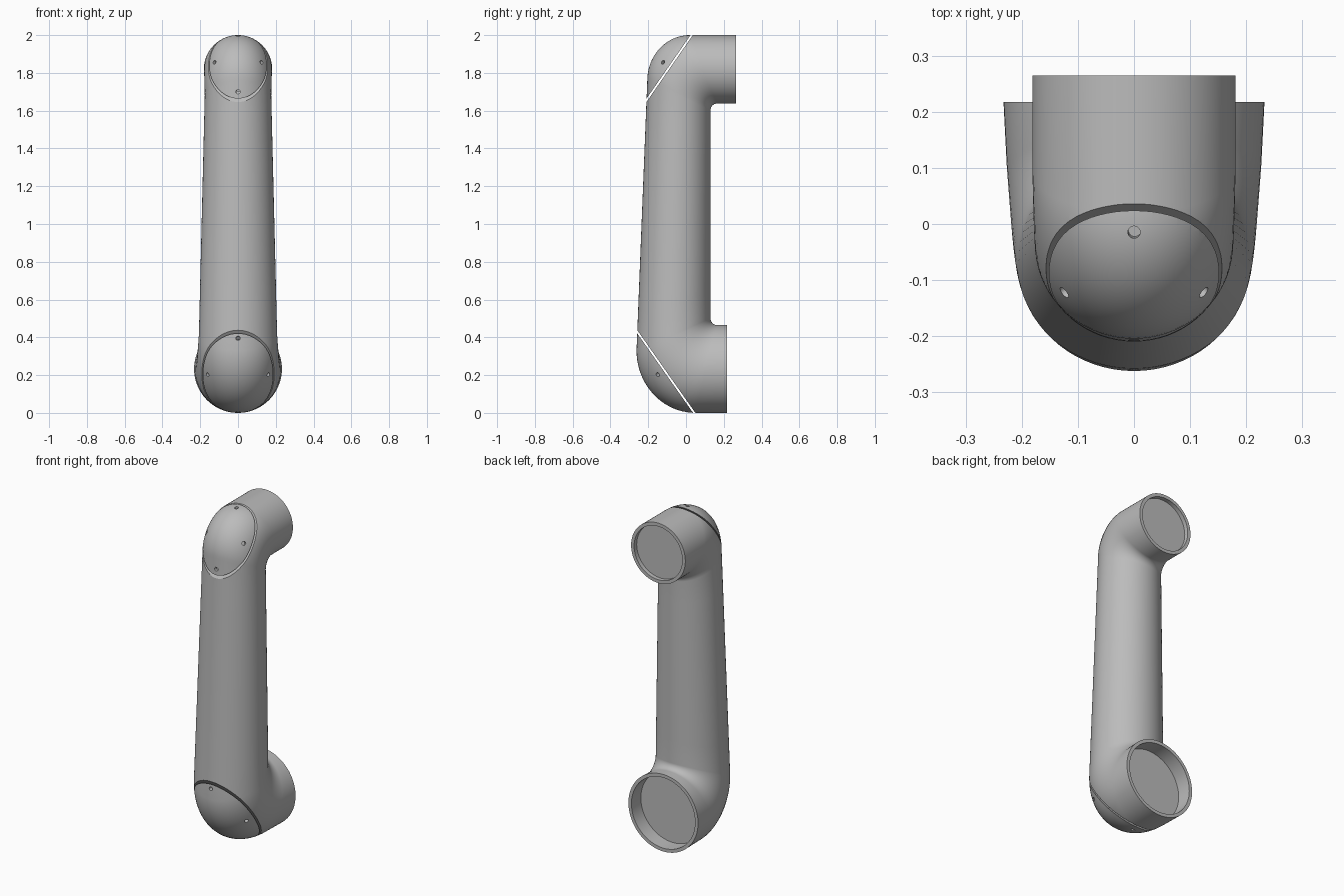
import bpy, bmesh
from math import sin, cos, pi
from mathutils import Vector

if "Cube" in bpy.data.objects:
    bpy.data.objects.remove(bpy.data.objects["Cube"])

grey = bpy.data.materials.new("satin grey")
grey.use_nodes = True
colour = (0.5, 0.5, 0.5, 1)
grey.diffuse_color = colour
grey.node_tree.nodes["Principled BSDF"].inputs["Base Color"].default_value = colour

SIDES, STEPS, GAP = 72, 20, 0.01


def yz(y, z):
    return Vector((0, y, z))


def elbow(inner_corner, outer_corner, radii, flip, widths):
    """Stations round one bend, from the upright tube to the horizontal socket."""
    out = []
    for i in range(STEPS + 1):
        t = i / STEPS
        c, s = cos(t * pi / 2), sin(t * pi / 2)
        inner = inner_corner + yz(-0.035 * c, 0.035 * s * flip)
        outer = outer_corner + yz(-radii[0] * c, radii[1] * s * flip)
        out.append((inner, outer, widths[0] + (widths[1] - widths[0]) * t))
    return out


def socket(y, low, high, lip, depth, flip):
    """Stations of an open end: outer rim, inner rim and recessed floor."""
    r = (high - low) / 2
    out = []
    for dy, inset in ((0, 0), (0, lip), (-depth, lip)):
        pair = [yz(y + dy, low + inset), yz(y + dy, high - inset)]
        out.append((*pair[::flip], r - inset))
    return out


# Whole arm as one list of cross-sections, running from bottom to top
lower = elbow(yz(0.165, 0.5), yz(0.05, 0.33), (0.312, 0.33), -1, (0.207, 0.227))
upper = elbow(yz(0.165, 1.603), yz(0.02, 1.76), (0.225, 0.24), 1, (0.176, 0.181))
stations = socket(0.217, 0, 0.465, 0.02, 0.09, -1)[::-1] + lower[::-1]
for i in range(1, 8):
    t = i / 8
    a, b = lower[0], upper[0]
    stations.append((a[0].lerp(b[0], t), a[1].lerp(b[1], t), a[2] + (b[2] - a[2]) * t))
stations += upper + socket(0.265, 1.638, 2, 0.02, 0.025, 1)


def loft(stations):
    bm = bmesh.new()
    rings = []
    for inner, outer, width in stations:
        mid, arm = (inner + outer) / 2, (outer - inner) / 2
        angles = [2 * pi * k / SIDES for k in range(SIDES)]
        rings.append([bm.verts.new(mid + arm * cos(a) + Vector((width * sin(a), 0, 0)))
                      for a in angles])
    for a, b in zip(rings, rings[1:]):
        for k in range(SIDES):
            j = (k + 1) % SIDES
            bm.faces.new((a[k], a[j], b[j], b[k]))
    bm.faces.new(rings[0])
    bm.faces.new(rings[-1])
    bmesh.ops.recalc_face_normals(bm, faces=bm.faces)
    return bm


def trim(bm, point, normal):
    """Cut away everything on the normal's side and close the cut."""
    geom = bm.verts[:] + bm.edges[:] + bm.faces[:]
    bmesh.ops.bisect_plane(bm, geom=geom, plane_co=point, plane_no=normal, clear_outer=True)
    bmesh.ops.holes_fill(bm, edges=[e for e in bm.edges if e.is_boundary], sides=0)
    bmesh.ops.recalc_face_normals(bm, faces=bm.faces)


def add_object(name, bm):
    mesh = bpy.data.meshes.new(name)
    bm.to_mesh(mesh)
    bm.free()
    mesh.materials.append(grey)
    obj = bpy.data.objects.new(name, mesh)
    bpy.context.collection.objects.link(obj)
    return obj


def activate(obj):
    bpy.ops.object.select_all(action="DESELECT")
    obj.select_set(True)
    bpy.context.view_layer.objects.active = obj


def drill(obj, spots):
    """Sink small screw holes square to the surface."""
    bm = bmesh.new()
    for spot in spots:
        _, place, normal, _ = obj.closest_point_on_mesh(spot)
        matrix = normal.to_track_quat("Z", "Y").to_matrix().to_4x4()
        matrix.translation = place
        bmesh.ops.create_cone(bm, cap_ends=True, segments=20, radius1=0.011,
                              radius2=0.011, depth=0.05, matrix=matrix)
    cutter = add_object("hole_cutter", bm)
    cutter.hide_render = True
    mod = obj.modifiers.new("holes", "BOOLEAN")
    mod.operation, mod.solver, mod.object = "DIFFERENCE", "EXACT", cutter
    activate(obj)
    bpy.ops.object.modifier_apply(modifier=mod.name)
    bpy.data.objects.remove(cutter)


# Slanted seams between the body and its two covers
seams = {
    "lower_cover": (yz(-0.262, 0.435), yz(-0.43, -0.302).normalized()),
    "upper_cover": (yz(-0.209, 1.655), yz(-0.345, 0.239).normalized()),
}
holes = {
    "lower_cover": [(0, -0.26, 0.395), (0, -0.01, 0), (0.155, -0.145, 0.205), (-0.155, -0.145, 0.205)],
    "upper_cover": [(0, -0.21, 1.70), (0, -0.015, 2), (0.122, -0.12, 1.855), (-0.122, -0.12, 1.855)],
}

# Tube body with both covers cut off
body = loft(stations)
for point, normal in seams.values():
    trim(body, point - normal * GAP / 2, normal)
parts = [add_object("arm_body", body)]

# Covers with screw holes
for name, (point, normal) in seams.items():
    cover = loft(stations)
    trim(cover, point + normal * GAP / 2, -normal)
    obj = add_object(name, cover)
    drill(obj, holes[name])
    parts.append(obj)

for obj in parts:
    activate(obj)
    bpy.ops.object.shade_smooth_by_angle()
